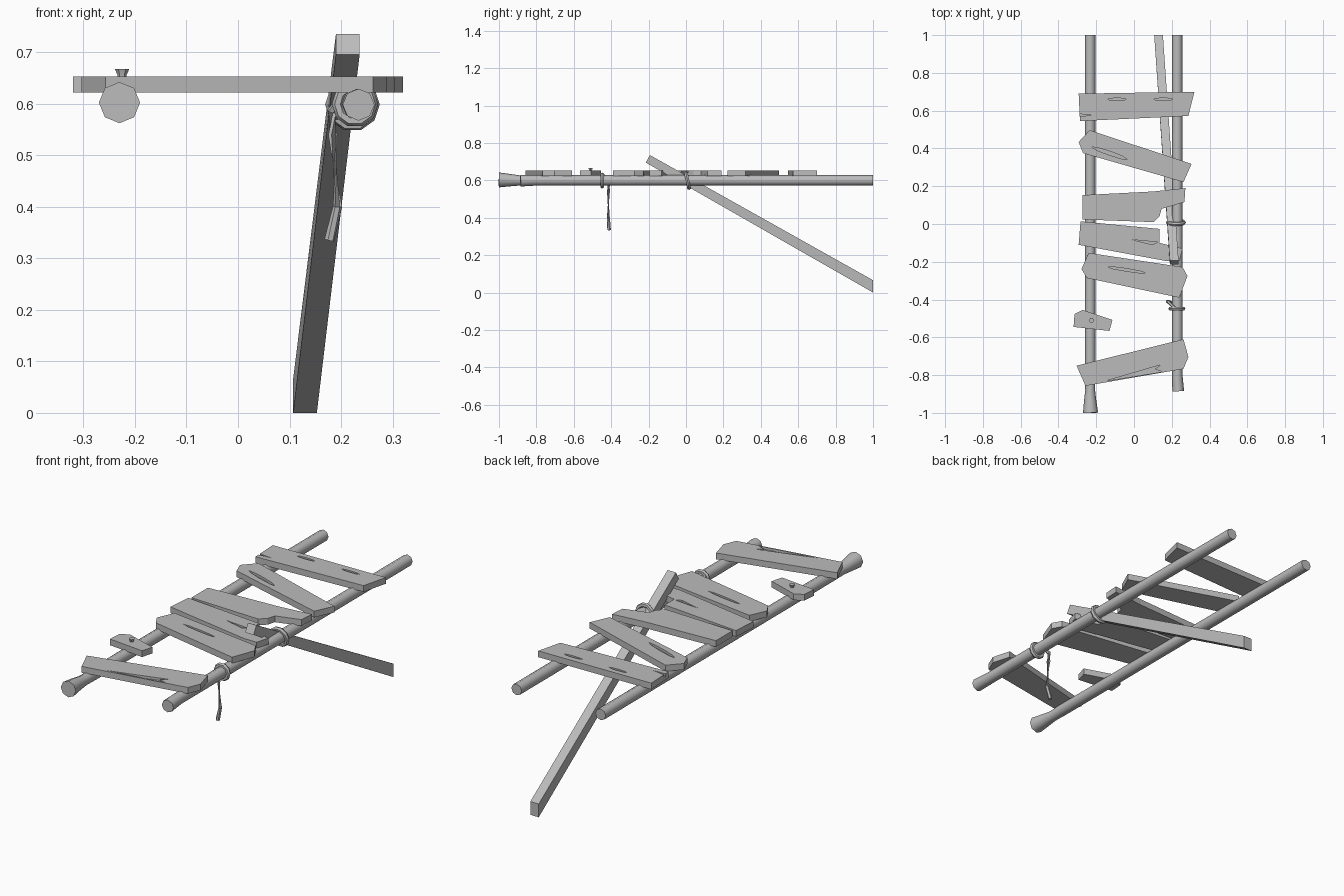
import bpy, bmesh, math
from mathutils import Vector, Matrix

old = bpy.data.objects.get("Cube")
if old:
    bpy.data.objects.remove(old, do_unlink=True)

GREY = (0.5, 0.5, 0.5, 1)
mat = bpy.data.materials.new("weathered grey")
mat.use_nodes = True
mat.diffuse_color = GREY
mat.node_tree.nodes["Principled BSDF"].inputs["Base Color"].default_value = GREY

BASE, TOP = 0.622, 0.653


def finish(name, bm, smooth=None):
    bmesh.ops.recalc_face_normals(bm, faces=bm.faces)
    me = bpy.data.meshes.new(name)
    bm.to_mesh(me)
    bm.free()
    me.materials.append(mat)
    ob = bpy.data.objects.new(name, me)
    bpy.context.collection.objects.link(ob)
    if smooth:
        bpy.ops.object.select_all(action='DESELECT')
        ob.select_set(True)
        bpy.context.view_layer.objects.active = ob
        bpy.ops.object.shade_smooth_by_angle(angle=math.radians(smooth))
    return ob


def prism(name, outline, z0, z1):
    bm = bmesh.new()
    face = bm.faces.new([bm.verts.new((x, y, z0)) for x, y in outline])
    up = bmesh.ops.extrude_face_region(bm, geom=[face])["geom"]
    bmesh.ops.translate(bm, vec=(0, 0, z1 - z0),
                        verts=[v for v in up if isinstance(v, bmesh.types.BMVert)])
    return finish(name, bm)


def lens(x, y, length, width, turn=0):
    """Pointed oval outline for knots and cracks."""
    c, s = math.cos(math.radians(turn)), math.sin(math.radians(turn))
    raw = [(math.cos(a) * length / 2, math.sin(a) * width / 2)
           for a in (i * math.tau / 8 for i in range(8))]
    return [(x + u * c - v * s, y + u * s + v * c) for u, v in raw]


def plank(name, outline, grooves=()):
    ob = prism(name, outline, BASE, TOP)
    for g in grooves:
        cutter = prism("groove_cutter", g, TOP - 0.012, TOP + 0.03)
        cutter.hide_render = True
        mod = ob.modifiers.new("groove", 'BOOLEAN')
        mod.operation, mod.solver, mod.object = 'DIFFERENCE', 'EXACT', cutter
        bpy.context.view_layer.update()
        cut = bpy.data.meshes.new_from_object(
            ob.evaluated_get(bpy.context.evaluated_depsgraph_get()))
        ob.modifiers.clear()
        ob.data = cut
        bpy.data.objects.remove(cutter, do_unlink=True)


def tube(name, rings, sides, smooth=50):
    """Rings of (centre, radius) joined into a capped tube."""
    bm = bmesh.new()
    loops = []
    for i, (p, r) in enumerate(rings):
        a = Vector(rings[max(i - 1, 0)][0])
        b = Vector(rings[min(i + 1, len(rings) - 1)][0])
        rot = (b - a).to_track_quat('Z', 'Y')
        loops.append([bm.verts.new(Vector(p) + rot @ Vector(
            (r * math.cos(k * math.tau / sides), r * math.sin(k * math.tau / sides), 0)))
            for k in range(sides)])
    for l0, l1 in zip(loops, loops[1:]):
        for k in range(sides):
            n = (k + 1) % sides
            bm.faces.new((l0[k], l0[n], l1[n], l1[k]))
    bm.faces.new(loops[0])
    bm.faces.new(loops[-1])
    return finish(name, bm, smooth)


def rope_ring(name, centre, tilt, major=0.042, minor=0.011):
    bm = bmesh.new()
    rot = Matrix.Rotation(tilt, 3, 'X')
    n, m = 10, 6
    grid = []
    for i in range(n):
        a = i * math.tau / n
        row = []
        for j in range(m):
            b = j * math.tau / m
            r = major + minor * math.cos(b)
            p = Vector((r * math.cos(a), minor * math.sin(b), r * math.sin(a)))
            row.append(bm.verts.new(Vector(centre) + rot @ p))
        grid.append(row)
    for i in range(n):
        for j in range(m):
            i2, j2 = (i + 1) % n, (j + 1) % m
            bm.faces.new((grid[i][j], grid[i2][j], grid[i2][j2], grid[i][j2]))
    finish(name, bm, 50)


# Long side poles, the right one with a flared stump end
tube("right_pole", [((-0.23, -1, 0.602), 0.04), ((-0.232, -0.94, 0.601), 0.033),
                    ((-0.232, -0.88, 0.599), 0.026), ((-0.232, -0.8, 0.6), 0.028),
                    ((-0.232, 1, 0.6), 0.028)], 8)
tube("left_pole", [((0.234, -0.885, 0.598), 0.031), ((0.229, -0.8, 0.6), 0.028),
                   ((0.229, 1, 0.6), 0.028)], 8)

# Crooked planks from back to front
plank("plank_back", [(-0.293, 0.69), (0.32, 0.7), (0.288, 0.572), (-0.286, 0.545)],
      [lens(-0.09, 0.66, 0.1, 0.014), lens(0.155, 0.66, 0.1, 0.014),
       [(-0.31, 0.585), (-0.22, 0.575), (-0.31, 0.57)]])
plank("plank_slanted", [(-0.235, 0.497), (0.305, 0.318), (0.262, 0.222),
                        (-0.27, 0.375), (-0.293, 0.434)],
      [lens(-0.13, 0.375, 0.2, 0.02, -19)])
plank("plank_broken", [(-0.272, 0.153), (0.1, 0.172), (0.272, 0.19), (0.267, 0.116),
                       (0.146, 0.08), (0.135, 0.04), (0.103, 0.01), (-0.272, 0.024)])
plank("plank_split", [(-0.283, 0.014), (0.135, -0.026), (0.135, -0.1), (0.257, -0.13),
                      (0.24, -0.196), (0.17, -0.196), (-0.293, -0.11)],
      [[(-0.01, -0.083), (0.125, -0.096), (0.1, -0.11)]])
plank("plank_middle", [(-0.24, -0.153), (0.257, -0.228), (0.283, -0.275),
                       (0.24, -0.39), (-0.25, -0.286), (-0.278, -0.238)],
      [lens(-0.04, -0.243, 0.2, 0.014, -9)])
plank("plank_stub", [(-0.315, -0.476), (-0.272, -0.455), (-0.114, -0.508),
                     (-0.13, -0.566), (-0.32, -0.545)])
plank("plank_front", [(-0.304, -0.75), (0.262, -0.61), (0.288, -0.704),
                      (0.262, -0.767), (-0.257, -0.857)],
      [[(-0.146, -0.83), (0.14, -0.746), (0.11, -0.768), (0.15, -0.782)]])

# Nail in the stub plank
tube("nail", [((-0.225, -0.51, 0.64), 0.009), ((-0.225, -0.51, 0.656), 0.009),
              ((-0.225, -0.51, 0.667), 0.014)], 6, 30)

# Diagonal brace, cut upright at its foot
bm = bmesh.new()
ends = [[(x, y, z) for x, y, z in ((c - 0.023, y0, z0), (c + 0.023, y0, z0),
                                   (c + 0.023, y1, z1), (c - 0.023, y1, z1))]
        for c, y0, z0, y1, z1 in ((0.13, 1, 0, 1, 0.066),
                                  (0.213, -0.215, 0.695, -0.193, 0.735))]
foot, head = [[bm.verts.new(p) for p in e] for e in ends]
bm.faces.new(foot)
bm.faces.new(head)
for k in range(4):
    n = (k + 1) % 4
    bm.faces.new((foot[k], foot[n], head[n], head[k]))
finish("brace", bm)

# Rope lashings and the hanging rope end
rope_ring("rope_front", (0.227, -0.448, 0.599), 0.0, 0.034)
rope_ring("rope_brace", (0.222, 0.008, 0.598), 0.2)
tube("rope_end", [((0.215, -0.445, 0.63), 0.008), ((0.182, -0.412, 0.585), 0.009),
                  ((0.184, -0.415, 0.54), 0.009), ((0.193, -0.415, 0.4), 0.009),
                  ((0.177, -0.411, 0.335), 0.01)], 6)
